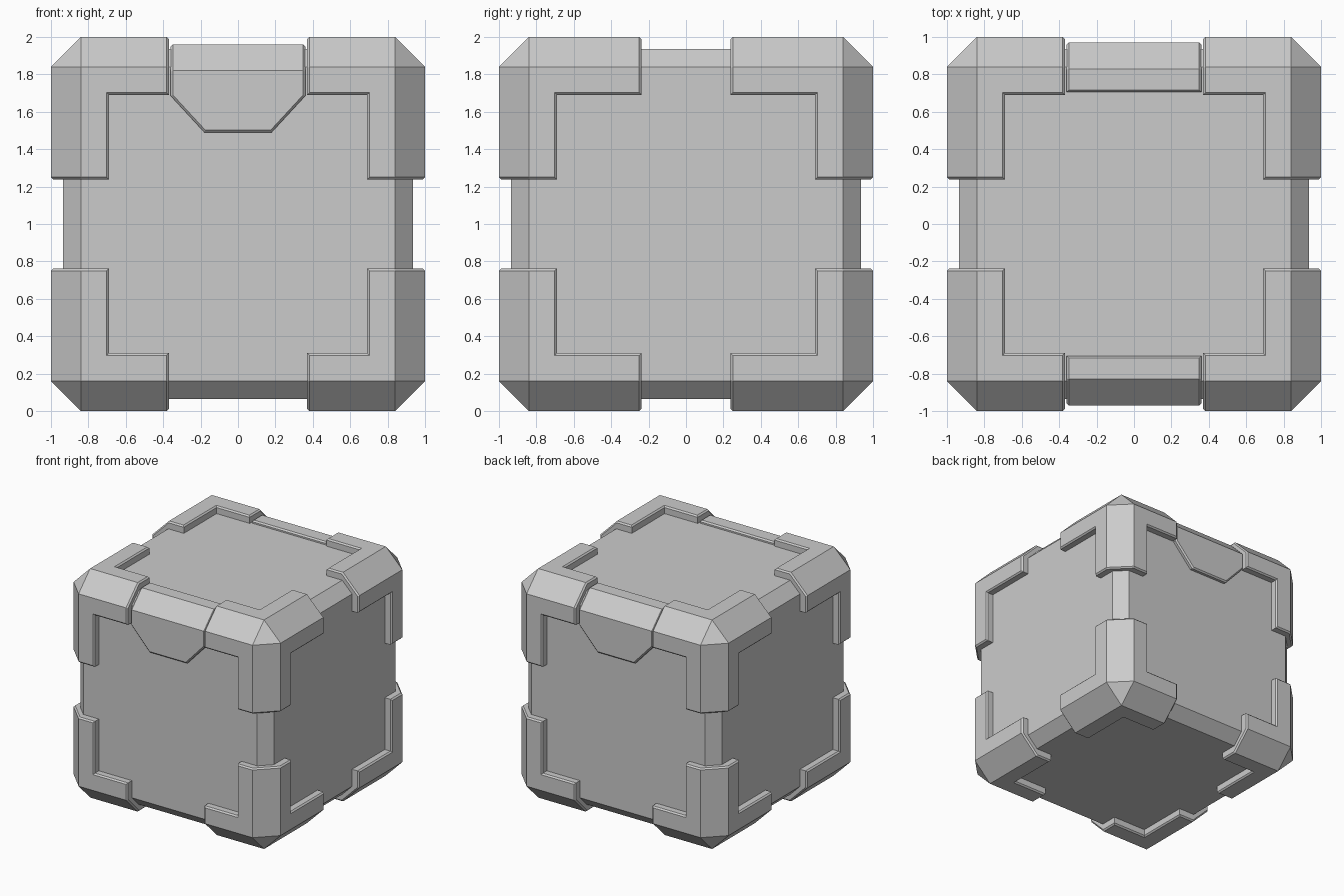
import bpy, bmesh
from itertools import product
from mathutils import Vector

if "Cube" in bpy.data.objects:
    bpy.data.objects.remove(bpy.data.objects["Cube"])


def make_object(name, bm, mirror=None):
    bmesh.ops.recalc_face_normals(bm, faces=bm.faces[:])
    mesh = bpy.data.meshes.new(name)
    bm.to_mesh(mesh)
    bm.free()
    ob = bpy.data.objects.new(name, mesh)
    ob.location = (0, 0, 1)
    bpy.context.collection.objects.link(ob)
    if mirror:
        mod = ob.modifiers.new("mirror", 'MIRROR')
        mod.use_axis = mirror
        mod.use_mirror_merge = False
    return ob


def bevel(bm, edges, offset):
    bmesh.ops.bevel(bm, geom=edges, offset=offset, offset_type='OFFSET',
                    segments=1, profile=0.5, affect='EDGES', clamp_overlap=False)
    bm.normal_update()


def bevel_outline(bm, is_outer, offset=0.012):
    # soften the rim between the outer skin and the side walls
    bm.normal_update()
    edges = [e for e in bm.edges if len(e.link_faces) == 2
             and is_outer(e.link_faces[0].normal) != is_outer(e.link_faces[1].normal)
             and e.is_convex]
    bevel(bm, edges, offset)


# crate body: chamfered cube
bm = bmesh.new()
bmesh.ops.create_cube(bm, size=1.87)
bevel(bm, bm.edges[:], 0.095)
make_object("crate_body", bm)

# corner bracket: corner cell plus one leg along each axis
bm = bmesh.new()
grid = [(0.37, 0.69, 1.0), (0.238, 0.69, 1.0), (0.238, 0.69, 1.0)]
cells = {(1, 1, 1), (0, 1, 1), (1, 0, 1), (1, 1, 0)}
for cell in cells:
    for axis, side in product(range(3), (0, 1)):
        neighbour = list(cell)
        neighbour[axis] += 1 if side else -1
        if tuple(neighbour) in cells:
            continue
        u, v = (axis + 1) % 3, (axis + 2) % 3
        loop = []
        for du, dv in ((0, 0), (1, 0), (1, 1), (0, 1)):
            idx = list(cell)
            idx[axis] += side
            idx[u] += du
            idx[v] += dv
            loop.append(bm.verts.new([grid[a][idx[a]] for a in range(3)]))
        bm.faces.new(loop if side else loop[::-1])
bmesh.ops.remove_doubles(bm, verts=bm.verts[:], dist=1e-4)
bmesh.ops.recalc_face_normals(bm, faces=bm.faces[:])
bmesh.ops.dissolve_limit(bm, angle_limit=0.02, verts=bm.verts[:], edges=bm.edges[:])
bm.normal_update()
outer_edges = [e for e in bm.edges
               if sum(all(v.co[a] > 0.999 for v in e.verts) for a in range(3)) == 2]
bevel(bm, outer_edges, 0.16)
bevel_outline(bm, lambda n: min(n) > -0.01)
make_object("corner_brackets", bm, (True, True, True))

# latch plates: tapered plate wrapped over the top front and back edges
bm = bmesh.new()
profile = [(-0.36, 0.96), (-0.36, 0.685), (-0.18, 0.49),
           (0.18, 0.49), (0.36, 0.685), (0.36, 0.96)]
face = bm.faces.new([bm.verts.new((x, -0.97, z)) for x, z in profile])
ext = bmesh.ops.extrude_face_region(bm, geom=[face], use_keep_orig=True)
bmesh.ops.translate(bm, vec=Vector((0, 0.265, 0)),
                    verts=[g for g in ext["geom"] if isinstance(g, bmesh.types.BMVert)])
bmesh.ops.recalc_face_normals(bm, faces=bm.faces[:])
bm.normal_update()
top_front = [e for e in bm.edges
             if all(v.co.z > 0.95 and v.co.y < -0.96 for v in e.verts)]
bevel(bm, top_front, 0.14)
bevel_outline(bm, lambda n: abs(n.x) < 0.01 and n.y < 0.01 and n.z > -0.01)
make_object("latch_plates", bm, (False, True, False))
